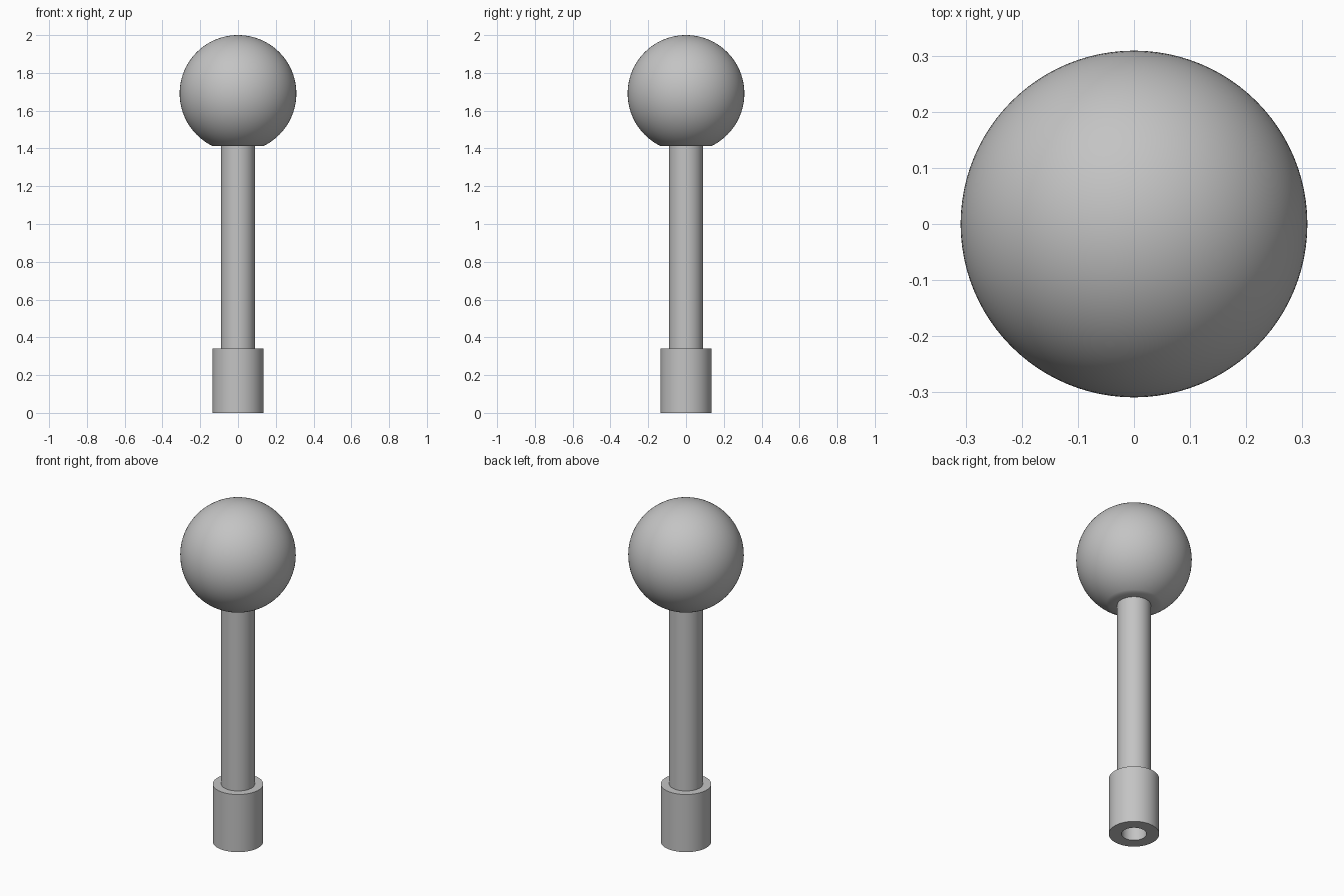
import bpy
import bmesh
from math import sin, cos, pi, acos, radians

cube = bpy.data.objects.get("Cube")
if cube:
    bpy.data.objects.remove(cube, do_unlink=True)

SEGMENTS = 96
ROD_RADIUS = 0.09
SOCKET_RADIUS, SOCKET_TOP = 0.135, 0.34
BORE_RADIUS, BORE_DEPTH = 0.067, 0.28
BALL_RADIUS, BALL_CENTRE, BALL_FLAT = 0.309, 1.691, 1.413

grey = bpy.data.materials.new("plain_grey")
grey.use_nodes = True
colour = (0.55, 0.55, 0.55, 1)
grey.diffuse_color = colour
grey.node_tree.nodes["Principled BSDF"].inputs["Base Color"].default_value = colour


def lathe(name, profile):
    """Spin an (r, z) profile around the z axis."""
    bm = bmesh.new()
    verts = [bm.verts.new((r, 0, z)) for r, z in profile]
    edges = [bm.edges.new(pair) for pair in zip(verts, verts[1:])]
    bmesh.ops.spin(bm, geom=verts + edges, cent=(0, 0, 0), axis=(0, 0, 1),
                   angle=2 * pi, steps=SEGMENTS, use_merge=True)
    bmesh.ops.remove_doubles(bm, verts=bm.verts, dist=1e-5)
    bmesh.ops.recalc_face_normals(bm, faces=bm.faces)
    # Face outwards: the highest-radius side face must point away from the axis
    side = max(bm.faces, key=lambda f: f.calc_center_median().xy.length)
    if side.normal.xy.dot(side.calc_center_median().xy) < 0:
        bmesh.ops.reverse_faces(bm, faces=bm.faces)
    mesh = bpy.data.meshes.new(name)
    bm.to_mesh(mesh)
    bm.free()
    mesh.materials.append(grey)
    obj = bpy.data.objects.new(name, mesh)
    bpy.context.collection.objects.link(obj)
    bpy.ops.object.select_all(action='DESELECT')
    obj.select_set(True)
    bpy.context.view_layer.objects.active = obj
    bpy.ops.object.shade_smooth_by_angle(angle=radians(30))
    return obj


# Socket with a blind bore in its underside
lathe("socket", [(0, BORE_DEPTH), (BORE_RADIUS, BORE_DEPTH), (BORE_RADIUS, 0),
                 (SOCKET_RADIUS, 0), (SOCKET_RADIUS, SOCKET_TOP),
                 (ROD_RADIUS, SOCKET_TOP)])

# Rod between socket and ball
lathe("rod", [(ROD_RADIUS, SOCKET_TOP), (ROD_RADIUS, BALL_FLAT)])

# Ball with a flat underside around the rod
start = acos((BALL_CENTRE - BALL_FLAT) / BALL_RADIUS)
rings = 48
angles = [start + (pi - start) * i / rings for i in range(rings + 1)]
lathe("ball", [(ROD_RADIUS, BALL_FLAT)] +
      [(BALL_RADIUS * sin(a), BALL_CENTRE - BALL_RADIUS * cos(a)) for a in angles])
